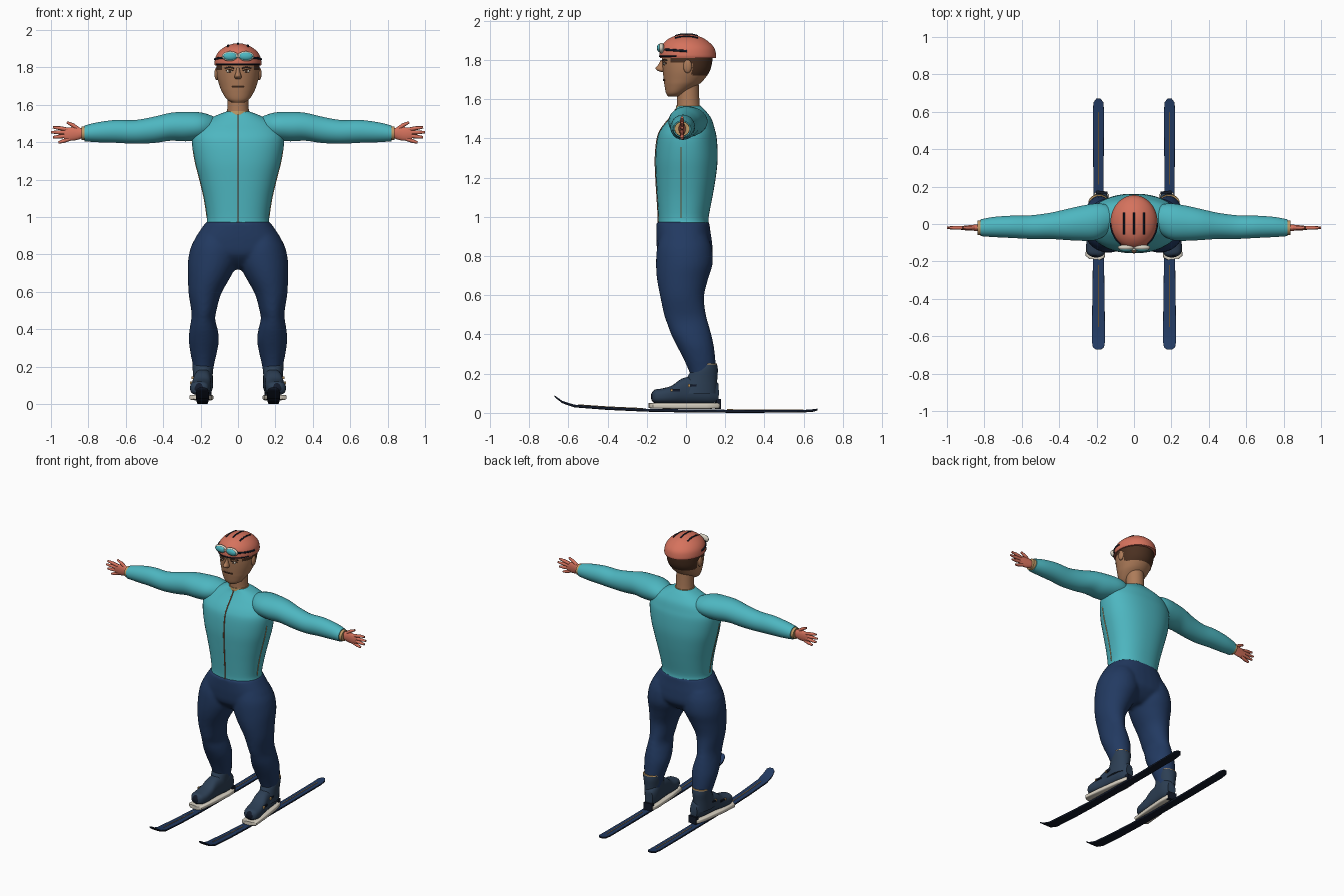
import bpy, bmesh, math
from mathutils import Vector, Matrix
from mathutils.bvhtree import BVHTree

if "Cube" in bpy.data.objects:
    bpy.data.objects.remove(bpy.data.objects["Cube"])

COLORS = {
    "teal": (.075, .47, .53), "skin": (.42, .20, .10), "coral": (.67, .17, .11),
    "navy": (.016, .042, .12), "boot_grey": (.026, .05, .09), "dark": (.006, .01, .022),
    "cream": (.68, .63, .53), "tan": (.52, .32, .13), "hair_brown": (.07, .03, .015),
    "rust": (.28, .10, .045)}
MATS = {}
for key, rgb in COLORS.items():
    MATS[key] = bpy.data.materials.new(key)
    MATS[key].diffuse_color = (*rgb, 1)
SPLAY = Matrix.Translation((.19, 0, 0)) @ Matrix.Rotation(math.radians(6), 4, 'Z') @ Matrix.Translation((-.19, 0, 0))


def mirror(ob):
    ob.modifiers.new("mirror", 'MIRROR').use_mirror_merge = False


def finish(name, bm, mat, mirrored=False, angle=50):
    bmesh.ops.recalc_face_normals(bm, faces=bm.faces)
    me = bpy.data.meshes.new(name)
    bm.to_mesh(me)
    bm.free()
    me.materials.append(MATS[mat])
    for p in me.polygons:
        p.use_smooth = True
    me.set_sharp_from_angle(angle=math.radians(angle))
    ob = bpy.data.objects.new(name, me)
    bpy.context.collection.objects.link(ob)
    if mirrored:
        mirror(ob)
    return ob


def smooth_rows(rows, steps):
    """Catmull-Rom interpolation between section rows."""
    out = []
    for i in range(len(rows) - 1):
        a, b, c, d = (rows[max(0, min(len(rows) - 1, i + k))] for k in (-1, 0, 1, 2))
        for s in range(steps):
            t = s / steps
            out.append([.5 * (2 * q + (r - p) * t + (2 * p - 5 * q + 4 * r - u) * t * t
                              + (3 * q - p - 3 * r + u) * t ** 3) for p, q, r, u in zip(a, b, c, d)])
    return out + [rows[-1]]


def add_loft(bm, rows, axis='z', n=32, steps=4, power=1.0):
    """Rows are (position, u0, u1, v0, v1): the extents of an oval section."""
    place = {'z': lambda t, u, v: (u, v, t), 'x': lambda t, u, v: (t, v, u), 'y': lambda t, u, v: (u, t, v)}[axis]
    rings = []
    for t, u0, u1, v0, v1 in smooth_rows(rows, steps):
        ring = []
        for k in range(n):
            c, s = math.cos(math.tau * (k + .5) / n), math.sin(math.tau * (k + .5) / n)
            c, s = (math.copysign(abs(w) ** power, w) for w in (c, s))
            ring.append(bm.verts.new(place(t, (u0 + u1) / 2 + c * (u1 - u0) / 2, (v0 + v1) / 2 + s * (v1 - v0) / 2)))
        rings.append(ring)
    for a, b in zip(rings, rings[1:]):
        for k in range(n):
            bm.faces.new((a[k], a[(k + 1) % n], b[(k + 1) % n], b[k]))
    bm.faces.new(rings[0])
    bm.faces.new(rings[-1])


def loft(name, mat, rows, mirrored=False, matrix=None, **kw):
    bm = bmesh.new()
    add_loft(bm, rows, **kw)
    if matrix:
        bm.transform(matrix)
    return finish(name, bm, mat, mirrored)


def sym(rows):
    return [(z, -w, w, a, b) for z, w, a, b in rows]


def ball(name, mat, loc, size, mirrored=True, matrix=Matrix()):
    bm = bmesh.new()
    bmesh.ops.create_uvsphere(bm, u_segments=20, v_segments=12, radius=1)
    bm.transform(matrix @ Matrix.Translation(loc) @ Matrix.Diagonal((*size, 1)))
    return finish(name, bm, mat, mirrored)


def box(name, mat, loc, size, matrix=Matrix()):
    bm = bmesh.new()
    bmesh.ops.create_cube(bm, size=1)
    bm.transform(matrix @ Matrix.Translation(loc) @ Matrix.Diagonal((*size, 1)))
    return finish(name, bm, mat, True, 30)


def tube(name, mat, points, radius, mirrored=False, tip=1.0):
    cu = bpy.data.curves.new(name, 'CURVE')
    cu.dimensions, cu.bevel_depth, cu.bevel_resolution, cu.use_fill_caps = '3D', radius, 2, True
    sp = cu.splines.new('POLY')
    sp.points.add(len(points) - 1)
    for p, co in zip(sp.points, points):
        p.co = (*co, 1)
    sp.points[-1].radius = tip
    cu.materials.append(MATS[mat])
    ob = bpy.data.objects.new(name, cu)
    bpy.context.collection.objects.link(ob)
    if mirrored:
        mirror(ob)
    return ob


def snap(ob, points, direction):
    """Project points onto a part's surface along a direction."""
    tree = BVHTree.FromPolygons([v.co for v in ob.data.vertices], [p.vertices[:] for p in ob.data.polygons])
    d = Vector(direction)
    hits = [tree.ray_cast(Vector(p) - d * 2, d)[0] for p in points]
    return [h for h in hits if h]


# Jacket body, zip, side seams and collar
torso = loft("jacket", "teal", sym([
    (.965, .17, -.142, .117), (1.0, .166, -.141, .116), (1.1, .182, -.147, .135), (1.2, .206, -.153, .152),
    (1.3, .232, -.156, .162), (1.4, .247, -.146, .157), (1.45, .238, -.125, .146), (1.5, .2, -.085, .13),
    (1.54, .125, -.055, .1), (1.565, .06, -.045, .075)]), n=48, power=.88)
zs = [.97 + .58 * i / 24 for i in range(25)]
tube("front_zip", "rust", snap(torso, [(0, 0, z) for z in zs], (0, 1, 0)), .004)
tube("side_seam", "tan", snap(torso, [(0, -.025, z) for z in zs[1:17]], (-1, 0, 0)), .003, True)
loft("collar", "tan", sym([(1.545, .066, -.052, .078), (1.568, .062, -.05, .074)]), steps=1)

# Sleeves, cuffs and gloves
loft("sleeve", "teal", [
    (.10, 1.46, 1.52, 0, .06), (.14, 1.43, 1.542, -.05, .10), (.20, 1.412, 1.56, -.085, .11),
    (.28, 1.405, 1.563, -.09, .098), (.36, 1.408, 1.558, -.086, .08), (.45, 1.396, 1.537, -.08, .06),
    (.55, 1.392, 1.519, -.08, .047), (.65, 1.397, 1.52, -.075, .045), (.75, 1.40, 1.507, -.07, .038),
    (.82, 1.405, 1.49, -.065, .025)], True, axis='x')
loft("cuff", "tan", [(.81, 1.41, 1.486, -.06, .02), (.838, 1.412, 1.484, -.058, .018)], True, axis='x', steps=1)
loft("glove_palm", "coral", [(.825, 1.425, 1.472, -.04, 0), (.86, 1.412, 1.482, -.036, -.004),
                             (.9, 1.408, 1.48, -.034, -.008), (.93, 1.415, 1.472, -.03, -.012)], True, axis='x', n=16)
for label, a, b, c in [("thumb", (.855, 1.472), (.885, 1.493), (.915, 1.507)),
                       ("index_finger", (.91, 1.468), (.955, 1.476), (.99, 1.48)),
                       ("middle_finger", (.91, 1.452), (.96, 1.453), (1, 1.454)),
                       ("ring_finger", (.91, 1.435), (.955, 1.43), (.99, 1.427)),
                       ("little_finger", (.9, 1.418), (.935, 1.406), (.96, 1.399))]:
    tube("glove_" + label, "coral", [(p[0], -.02, p[1]) for p in (a, b, c)], .0105, True, .6)

# Trousers: hips and both legs fused into one smooth skin
bm = bmesh.new()
add_loft(bm, sym([(.975, .17, -.15, .119), (.93, .202, -.152, .124), (.87, .237, -.151, .133),
                  (.8, .245, -.14, .134), (.745, .15, -.09, .09), (.72, .08, -.05, .05)]), power=.85)
leg = [(.9, .03, .22, -.13, .11), (.84, .0, .252, -.148, .132), (.76, .002, .268, -.153, .136),
       (.68, .04, .268, -.148, .112), (.59, .09, .264, -.131, .092), (.5, .115, .25, -.112, .102),
       (.455, .122, .25, -.096, .114), (.4, .109, .259, -.076, .129), (.34, .102, .263, -.046, .142),
       (.27, .114, .254, -.01, .15), (.2, .13, .24, .02, .152), (.15, .135, .235, .03, .15)]
add_loft(bm, leg)
add_loft(bm, [(z, -b, -a, c, d) for z, a, b, c, d in leg])
trousers = finish("trousers", bm, "navy", angle=180)
fuse = trousers.modifiers.new("fuse", 'REMESH')
fuse.mode, fuse.voxel_size, fuse.use_smooth_shade = 'VOXEL', .01, True
soften = trousers.modifiers.new("soften", 'SMOOTH')
soften.factor, soften.iterations = .5, 5

# Boots, slightly turned out, on pale binding plates
loft("boot_foot", "boot_grey", [
    (-.175, .165, .215, .065, .1), (-.16, .145, .235, .052, .118), (-.12, .136, .244, .048, .125),
    (-.07, .138, .242, .048, .14), (-.02, .142, .238, .048, .175), (.05, .143, .237, .048, .19),
    (.12, .145, .235, .048, .19), (.165, .162, .218, .055, .15)], True, SPLAY, axis='y', n=24, power=.75)
loft("boot_shaft", "boot_grey", [(.1, .138, .242, -.04, .158), (.17, .134, .242, 0, .16),
     (.22, .13, .245, .03, .163), (.25, .133, .243, .07, .158)], True, n=24)
loft("boot_rim", "tan", [(.247, .132, .244, .068, .159), (.253, .134, .242, .072, .157)], True, steps=1)
loft("binding_plate", "cream", [(-.19, .16, .22, .025, .05), (-.175, .138, .242, .022, .05), (-.05, .137, .243, .02, .05),
     (.1, .142, .238, .02, .05), (.16, .15, .23, .022, .05), (.175, .165, .215, .025, .05)],
     True, SPLAY, axis='y', steps=1, power=.4)
ball("toe_cap", "dark", (.19, -.155, .083), (.042, .025, .034), matrix=SPLAY)
box("heel_binding", "dark", (.19, .165, .045), (.06, .025, .05), SPLAY)
for i, (y, z) in enumerate([(-.06, .115), (.03, .14), (.09, .2)]):
    box(f"boot_buckle_{i + 1}", "dark", (.24, y, z), (.012, .045, .012), SPLAY)
    box(f"buckle_catch_{i + 1}", "tan", (.243, y - .02, z), (.012, .01, .014), SPLAY)

# Skis with dark edges and soles, and a centre line
ski = loft("ski", "navy", [
    (-.67, .175, .205, .082, .09), (-.66, .16, .22, .072, .082), (-.63, .155, .225, .049, .061),
    (-.57, .155, .225, .028, .042), (-.4, .157, .223, .015, .03), (-.2, .16, .22, .006, .021),
    (0, .162, .218, .002, .018), (.3, .162, .218, 0, .015), (.6, .16, .22, .002, .015),
    (.65, .163, .217, .006, .019), (.67, .178, .202, .012, .022)], True, axis='y', n=16, steps=1, power=.3)
ski.data.materials.append(MATS["dark"])
for p in ski.data.polygons:
    p.material_index = 0 if p.normal.z > .6 else 1
for part, y0, y1 in [("front", -.55, -.22), ("rear", .21, .6)]:
    line = snap(ski, [(.19, y0 + (y1 - y0) * i / 8, 0) for i in range(9)], (0, 0, -1))
    tube(part + "_ski_line", "tan", line, .003, True)

# Neck and head, with hair on the back and temples
loft("neck", "skin", sym([(1.52, .066, -.05, .08), (1.57, .058, -.046, .07), (1.68, .056, -.05, .065)]))
head = loft("head", "skin", sym([
    (1.612, .03, -.09, -.03), (1.63, .06, -.102, .0), (1.67, .086, -.11, .06), (1.70, .098, -.114, .092),
    (1.74, .11, -.118, .12), (1.78, .115, -.121, .132), (1.82, .115, -.12, .135), (1.86, .1, -.1, .12)]),
    n=64, steps=6)
head.data.materials.append(MATS["hair_brown"])
for p in head.data.polygons:
    c = p.center
    p.material_index = int((c.z > 1.72 and c.y > .03) or (c.z > 1.785 and abs(c.x) > .085))
loft("nose", "skin", sym([(1.80, .007, -.128, -.1), (1.775, .012, -.142, -.1), (1.757, .018, -.156, -.1),
                          (1.745, .018, -.146, -.1), (1.738, .01, -.125, -.1)]), n=16)
ball("ear", "skin", (.114, .008, 1.767), (.012, .022, .034))
eye = snap(head, [(.045, 0, 1.78)], (0, 1, 0))[0]
ball("eye_white", "cream", eye, (.018, .005, .008))
ball("eye_iris", "hair_brown", eye + Vector((0, -.003, 0)), (.007, .004, .007))
tube("eyebrow", "hair_brown", snap(head, [(.022, 0, 1.796), (.045, 0, 1.802), (.07, 0, 1.796)], (0, 1, 0)), .004, True)
tube("eyelid", "hair_brown", snap(head, [(.026, 0, 1.783), (.045, 0, 1.79), (.065, 0, 1.782)], (0, 1, 0)), .003, True)
tube("mouth", "hair_brown", snap(head, [(.032 * i / 4, 0, 1.697) for i in range(-4, 5)], (0, 1, 0)), .005)

# Helmet with vents, strap and goggles
helmet = loft("helmet", "coral", sym([
    (1.81, .123, -.132, .153), (1.825, .126, -.136, .154), (1.86, .119, -.13, .145), (1.89, .098, -.11, .118),
    (1.915, .062, -.075, .08), (1.929, .018, -.025, .03)]), n=48)
for label, x in [("left", -.053), ("middle", 0), ("right", .053)]:
    tube(label + "_vent", "dark", snap(helmet, [(x, -.055 + .115 * i / 8, 0) for i in range(9)], (0, 0, -1)), .005)
strap = snap(helmet, [(0, -.105 + .011 * i, 1.852 - .0008 * i) for i in range(11)], (-1, 0, 0))
tube("goggle_strap", "dark", strap, .006, True)
tube("helmet_trim", "dark", snap(helmet, [(.115 * i / 8, 0, 1.818) for i in range(-8, 9)], (0, 1, 0)), .004)
ball("goggle_frame", "cream", (.042, -.126, 1.86), (.045, .016, .027))
ball("goggle_lens", "teal", (.042, -.135, 1.86), (.037, .013, .021))
box("goggle_bridge", "cream", (0, -.135, 1.862), (.03, .012, .01))

for m in bpy.data.materials:
    if m.users and not m.is_grease_pencil:
        m.use_nodes = True
        m.node_tree.nodes["Principled BSDF"].inputs["Base Color"].default_value = m.diffuse_color
